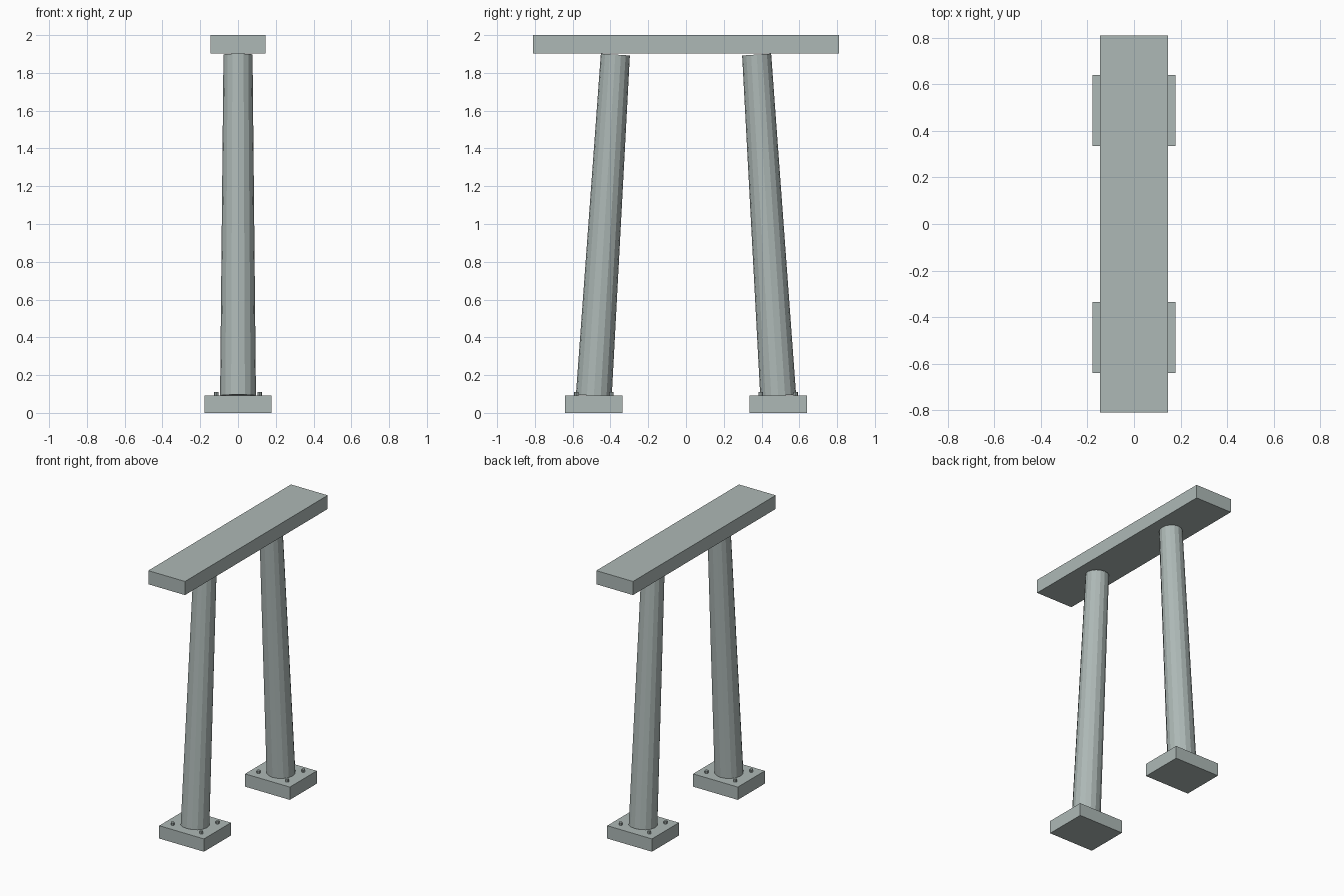
import bpy
from mathutils import Vector

if "Cube" in bpy.data.objects:
    bpy.data.objects.remove(bpy.data.objects["Cube"])

# Grey-green painted steel
steel = bpy.data.materials.new("painted_steel")
steel.diffuse_color = (0.42, 0.483, 0.468, 1)
steel.use_nodes = True
steel.node_tree.nodes["Principled BSDF"].inputs["Base Color"].default_value = steel.diffuse_color


def finish(name):
    ob = bpy.context.object
    ob.name = name
    ob.data.materials.append(steel)
    return ob


def box(name, center, size):
    bpy.ops.mesh.primitive_cube_add(size=1, location=center)
    ob = finish(name)
    ob.scale = size
    bpy.ops.object.transform_apply(location=False, rotation=False, scale=True)


def tapered_post(name, bottom, top, r_bottom, r_top, sides):
    a, b = Vector(bottom), Vector(top)
    axis = b - a
    bpy.ops.mesh.primitive_cone_add(vertices=sides, radius1=r_bottom, radius2=r_top,
                                    depth=axis.length, location=(a + b) / 2)
    ob = finish(name)
    ob.rotation_mode = 'QUATERNION'
    ob.rotation_quaternion = Vector((0, 0, 1)).rotation_difference(axis)


# Top beam
box("top_beam", (0, 0, 1.951), (0.292, 1.622, 0.098))

for side, s in (("front", -1), ("back", 1)):
    # Foot plate
    box(side + "_foot", (0, s * 0.488, 0.046), (0.356, 0.306, 0.092))

    # Leaning tapered leg, ends square to its axis
    tapered_post(side + "_leg", (0, s * 0.488, 0.091), (0, s * 0.374, 1.897),
                 0.095, 0.077, 16)

    # Anchor bolts at the plate corners
    for i, (dx, dy) in enumerate(((-1, -1), (1, -1), (1, 1), (-1, 1))):
        bpy.ops.mesh.primitive_cylinder_add(
            vertices=8, radius=0.012, depth=0.03,
            location=(dx * 0.114, s * 0.488 + dy * 0.092, 0.096))
        finish(f"{side}_bolt_{i + 1}")
